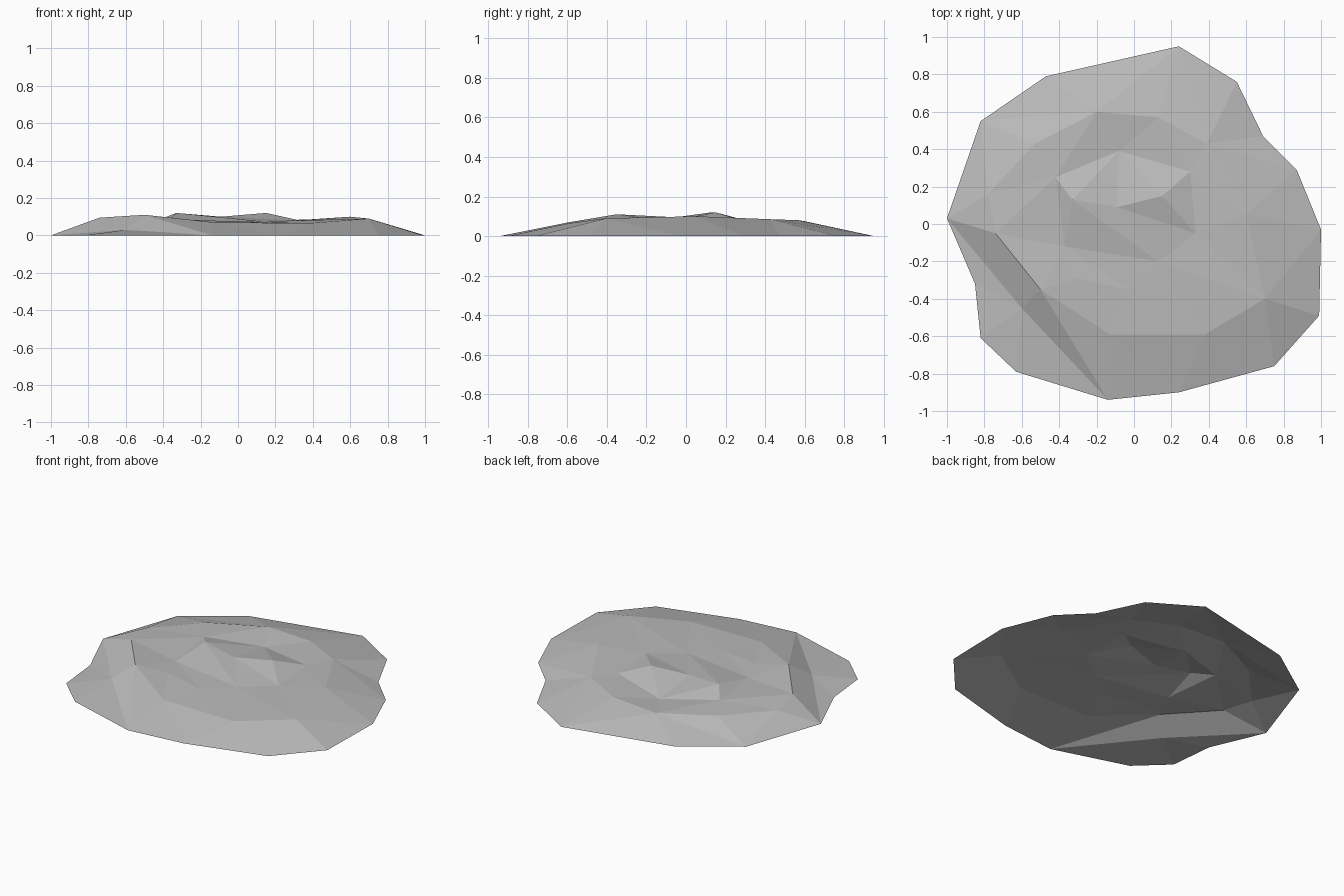
import bpy
from mathutils import Vector
from mathutils.geometry import delaunay_2d_cdt

cube = bpy.data.objects.get("Cube")
if cube:
    bpy.data.objects.remove(cube, do_unlink=True)

# Ground outline of the stone slab (x, y), all at floor level
rim = [(1, -.03), (.87, .29), (.69, .47), (.55, .76), (.24, .95),
       (-.47, .79), (-.82, .55), (-1, .03), (-.85, -.32), (-.82, -.61),
       (-.63, -.79), (-.14, -.94), (.24, -.9), (.75, -.76), (.99, -.49)]

# Upper edge of the sloping sides (x, y, z)
shoulder = [(.6, .05, .1), (.39, .43, .085), (.13, .57, .08), (-.2, .6, .075),
            (-.53, .43, .08), (-.78, .16, .08), (-.74, -.05, .095),
            (-.5, -.35, .11), (-.13, -.59, .07), (.38, -.59, .065),
            (.7, -.4, .09)]

# Raised lip around the shallow hollow in the middle
crown = [(.3, .28, .08), (-.08, .39, .055), (-.42, .25, .085),
         (-.33, .13, .12), (-.09, .09, .1), (.15, .15, .12)]

# Low ground in front of the hollow, and the foot of the steep break
saddle = [(.33, -.05, .08), (.13, -.2, .075), (-.03, -.35, .075),
          (-.3, -.29, .085), (-.37, -.12, .078)]
toe = [(-.6, -.45, .03)]

points, edges = [], []


def add_points(part, closed=False):
    """Append a row of points, optionally joined in a ring; return indices."""
    start = len(points)
    points.extend(Vector((*p, 0)[:3]) for p in part)
    ids = list(range(start, len(points)))
    if closed:
        edges.extend(zip(ids, ids[1:] + ids[:1]))
    return ids


def link(*chain):
    """Force a crease through consecutive points."""
    edges.extend(zip(chain, chain[1:]))


R = add_points(rim, closed=True)
S = add_points(shoulder, closed=True)
C = add_points(crown, closed=True)
D = add_points(saddle)
T = add_points(toe)[0]

# Steep break along the front right corner
link(R[7], T, R[11])
link(R[7], S[6])
link(S[7], R[11], S[8])
link(S[7], T)

# Creases across the top
link(S[7], D[4], C[3])
link(C[2], D[4], S[6])
link(C[5], D[0], C[0])
link(C[4], D[0], S[10], D[1], C[3])
link(D[0], S[0])
link(S[7], D[3], D[2], S[9])
link(C[0], S[1])
link(C[1], S[3])

# Creases down the sides
link(R[4], S[1], R[3])
link(S[2], R[4], S[3], R[6])
link(S[1], R[1], S[0], R[0], S[10], R[13], S[9])

result = delaunay_2d_cdt([p.xy for p in points], edges, [], 1, 1e-5)
flat, faces, origin = result[0], result[2], result[3]
verts = [(v.x, v.y, points[o[0]].z if o else .08)
         for v, o in zip(flat, origin)]

mesh = bpy.data.meshes.new("stone_slab")
mesh.from_pydata(verts, [], faces)
mesh.update()
slab = bpy.data.objects.new("stone_slab", mesh)
bpy.context.collection.objects.link(slab)

# Plain grey stone
stone = bpy.data.materials.new("grey_stone")
stone.use_nodes = True
grey = (.5, .5, .5, 1)
stone.diffuse_color = grey
stone.node_tree.nodes["Principled BSDF"].inputs["Base Color"].default_value = grey
mesh.materials.append(stone)
